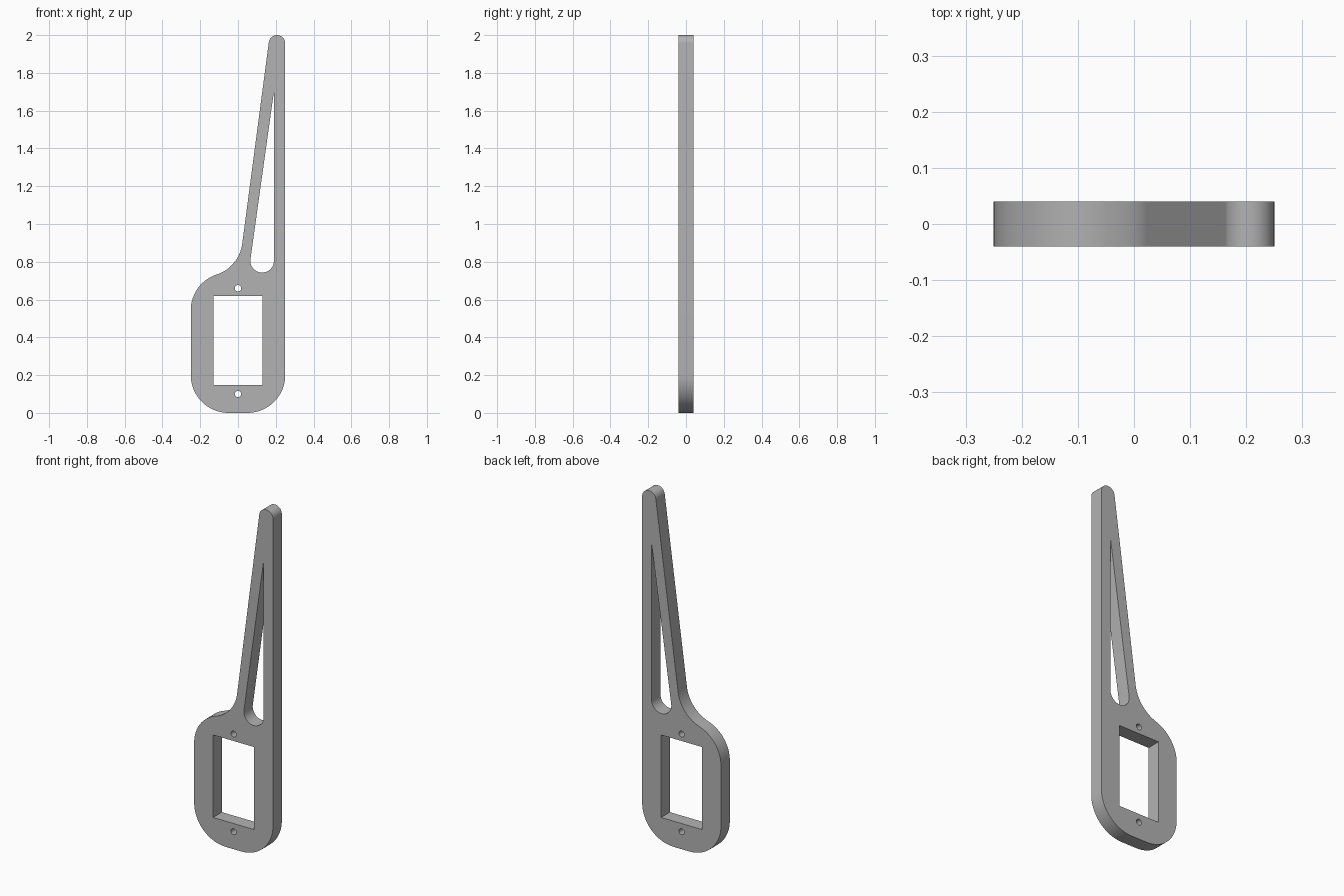
import bpy
import math
from mathutils import Vector

cube = bpy.data.objects.get("Cube")
if cube:
    bpy.data.objects.remove(cube, do_unlink=True)


def rounded(corners, steps=16):
    """Closed outline through (x, z, radius) corners, each replaced by a tangent arc."""
    out = []
    n = len(corners)
    for i, (x, z, r) in enumerate(corners):
        p = Vector((x, z))
        if r == 0:
            out.append(p)
            continue
        a = (Vector(corners[i - 1][:2]) - p).normalized()
        b = (Vector(corners[(i + 1) % n][:2]) - p).normalized()
        half = a.angle(b) / 2
        centre = p + (a + b).normalized() * (r / math.sin(half))
        start = p + a * (r / math.tan(half)) - centre
        end = p + b * (r / math.tan(half)) - centre
        sweep = math.pi - 2 * half
        for k in range(steps + 1):
            t = k / steps
            out.append(centre + (start * math.sin((1 - t) * sweep)
                                 + end * math.sin(t * sweep)) / math.sin(sweep))
    return out


def circle(x, z, r, sides=24):
    return [Vector((x + r * math.cos(math.tau * k / sides),
                    z + r * math.sin(math.tau * k / sides))) for k in range(sides)]


# Outer edge: rounded body flowing into a tapering arm
outline = rounded([(-0.25, 0, 0.2), (0.25, 0, 0.2), (0.25, 2, 0.0435),
                   (0.168, 2, 0.0435), (0.006, 0.772, 0.198), (-0.25, 0.687, 0.198)])
# Openings: long arm slot, rectangular window, two screw holes
slot = rounded([(0.056, 0.743, 0.062), (0.19, 0.743, 0.062), (0.19, 1.7, 0)])
window = rounded([(-0.13, 0.147, 0), (0.13, 0.147, 0), (0.13, 0.62, 0), (-0.13, 0.62, 0)])
holes = [circle(0, z, 0.017) for z in (0.1, 0.66)]

curve = bpy.data.curves.new("bracket_arm", "CURVE")
curve.dimensions = "2D"
curve.fill_mode = "BOTH"
curve.extrude = 0.04
for loop in [outline, slot, window] + holes:
    spline = curve.splines.new("POLY")
    spline.points.add(len(loop) - 1)
    for point, co in zip(spline.points, loop):
        point.co = (co.x, co.y, 0, 1)
    spline.use_cyclic_u = True

bracket = bpy.data.objects.new("bracket_arm", curve)
bracket.rotation_euler.x = math.pi / 2
bpy.context.collection.objects.link(bracket)

# Solid mesh with welded seams and crisp rims
bpy.ops.object.select_all(action="DESELECT")
bracket.select_set(True)
bpy.context.view_layer.objects.active = bracket
bpy.ops.object.convert(target="MESH")
bracket = bpy.context.object
bpy.ops.object.mode_set(mode="EDIT")
bpy.ops.mesh.select_all(action="SELECT")
bpy.ops.mesh.remove_doubles(threshold=0.0001)
bpy.ops.mesh.normals_make_consistent(inside=False)
bpy.ops.object.mode_set(mode="OBJECT")
bpy.ops.object.transform_apply(location=False, rotation=True, scale=False)
bpy.ops.object.shade_smooth_by_angle(angle=math.radians(30))

# Plain grey finish
grey = bpy.data.materials.new("plain grey")
grey.use_nodes = True
colour = (0.45, 0.45, 0.45, 1)
grey.diffuse_color = colour
grey.node_tree.nodes["Principled BSDF"].inputs["Base Color"].default_value = colour
bracket.data.materials.clear()
bracket.data.materials.append(grey)
